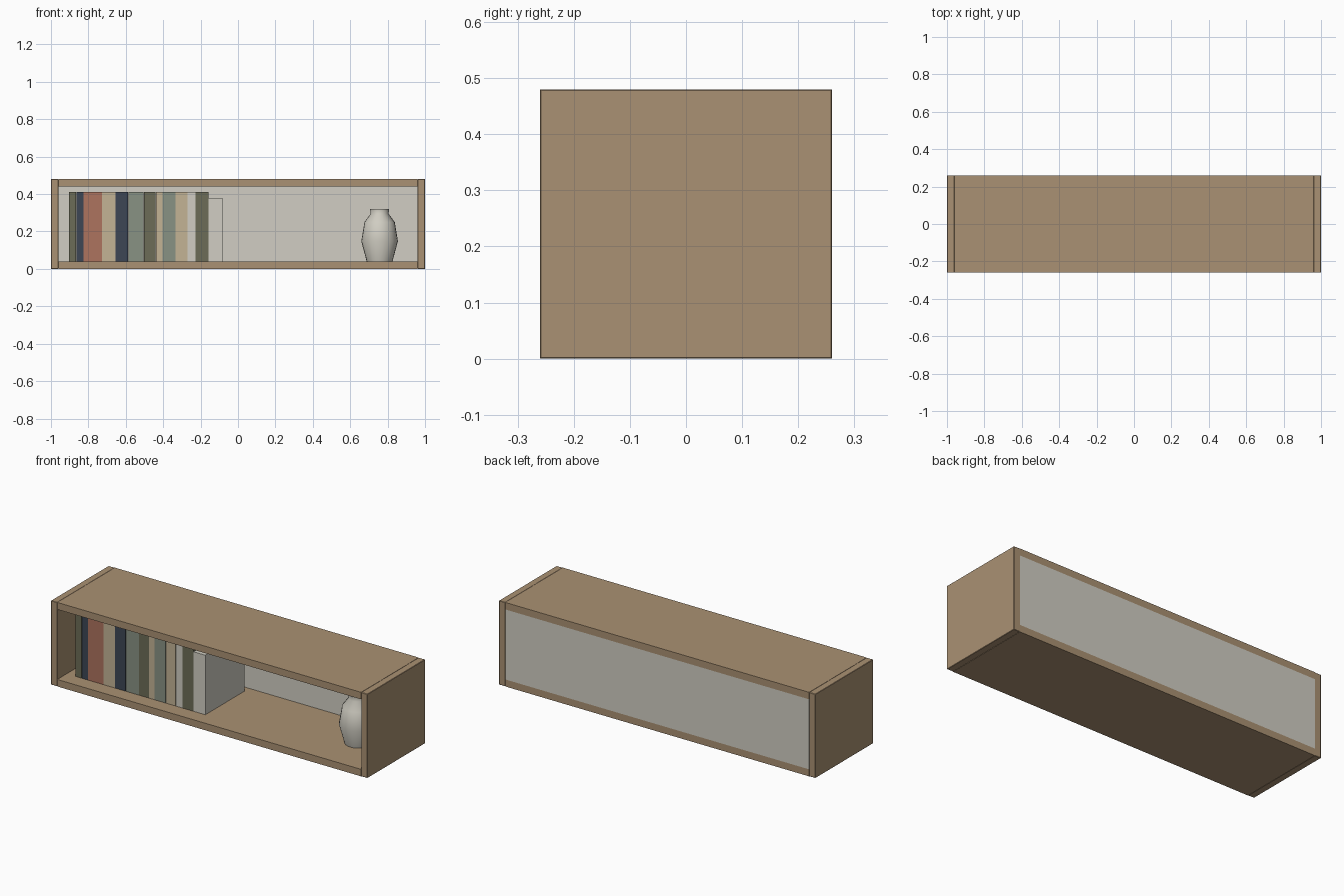
import bpy, bmesh, math

if "Cube" in bpy.data.objects:
    bpy.data.objects.remove(bpy.data.objects["Cube"])


def material(name, r, g, b):
    lin = [(c / 255 / 12.92) if c < 10 else ((c / 255 + 0.055) / 1.055) ** 2.4 for c in (r, g, b)]
    m = bpy.data.materials.new(name)
    m.diffuse_color = (*lin, 1)
    m.use_nodes = True
    m.node_tree.nodes["Principled BSDF"].inputs["Base Color"].default_value = m.diffuse_color
    return m


WOOD = material("wood", 170, 145, 115)
WHITE = material("off_white", 209, 206, 195)
COLOURS = {
    "olive": material("olive", 108, 108, 87),
    "navy": material("navy", 61, 70, 85),
    "terracotta": material("terracotta", 174, 115, 94),
    "tan": material("tan", 196, 179, 149),
    "sage": material("sage", 137, 146, 132),
    "white": WHITE,
}


def add_object(name, bm, mat):
    mesh = bpy.data.meshes.new(name)
    bm.to_mesh(mesh)
    bm.free()
    mesh.materials.append(mat)
    ob = bpy.data.objects.new(name, mesh)
    bpy.context.collection.objects.link(ob)
    return ob


def box(name, x, y, z, mat, bevel=0):
    bm = bmesh.new()
    bmesh.ops.create_cube(bm, size=1)
    for v in bm.verts:
        v.co = [lo + (c + 0.5) * (hi - lo) for c, (lo, hi) in zip(v.co, (x, y, z))]
    ob = add_object(name, bm, mat)
    if bevel:
        mod = ob.modifiers.new("soft_edge", "BEVEL")
        mod.width, mod.segments = bevel, 1
    return ob


# Cabinet frame
D, H, T = 0.26, 0.48, 0.04
box("left_side", (-1, -1 + T), (-D, D), (0, H), WOOD, 0.002)
box("right_side", (1 - T, 1), (-D, D), (0, H), WOOD, 0.002)
box("bottom_panel", (-1 + T, 1 - T), (-D, D), (0, T), WOOD)
box("top_panel", (-1 + T, 1 - T), (-D, D), (H - T, H), WOOD)
box("back_panel", (-1 + T, 1 - T), (D - T, D), (T, H - T), WHITE)

# Row of books: colour and right edge
books = [("olive", -0.864), ("navy", -0.826), ("terracotta", -0.786), ("terracotta", -0.727),
         ("tan", -0.655), ("navy", -0.586), ("sage", -0.503), ("olive", -0.439), ("tan", -0.404),
         ("sage", -0.334), ("tan", -0.27), ("white", -0.227), ("olive", -0.158), ("white", -0.083)]
left = -0.904
for i, (colour, right) in enumerate(books):
    top = 0.38 if i == len(books) - 1 else 0.41
    box(f"book_{i + 1}", (left, right - 0.001), (-0.175, 0.178), (T, top), COLOURS[colour])
    left = right

# Vase turned from a profile of (radius, height), with a hollow neck
profile = [(0, 0.04), (0.069, 0.04), (0.098, 0.148), (0.081, 0.25), (0.048, 0.295),
           (0.051, 0.32), (0.044, 0.32), (0.04, 0.29), (0, 0.27)]
bm = bmesh.new()
verts = [bm.verts.new((0.757 + r, 0, z)) for r, z in profile]
edges = [bm.edges.new(p) for p in zip(verts, verts[1:])]
bmesh.ops.spin(bm, geom=verts + edges, cent=(0.757, 0, 0), axis=(0, 0, 1),
               angle=math.tau, steps=24, use_merge=True)
bmesh.ops.remove_doubles(bm, verts=bm.verts, dist=0.0001)
bmesh.ops.recalc_face_normals(bm, faces=bm.faces)
vase = add_object("vase", bm, WHITE)
bpy.context.view_layer.objects.active = vase
vase.select_set(True)
bpy.ops.object.shade_smooth_by_angle(angle=math.radians(50))
